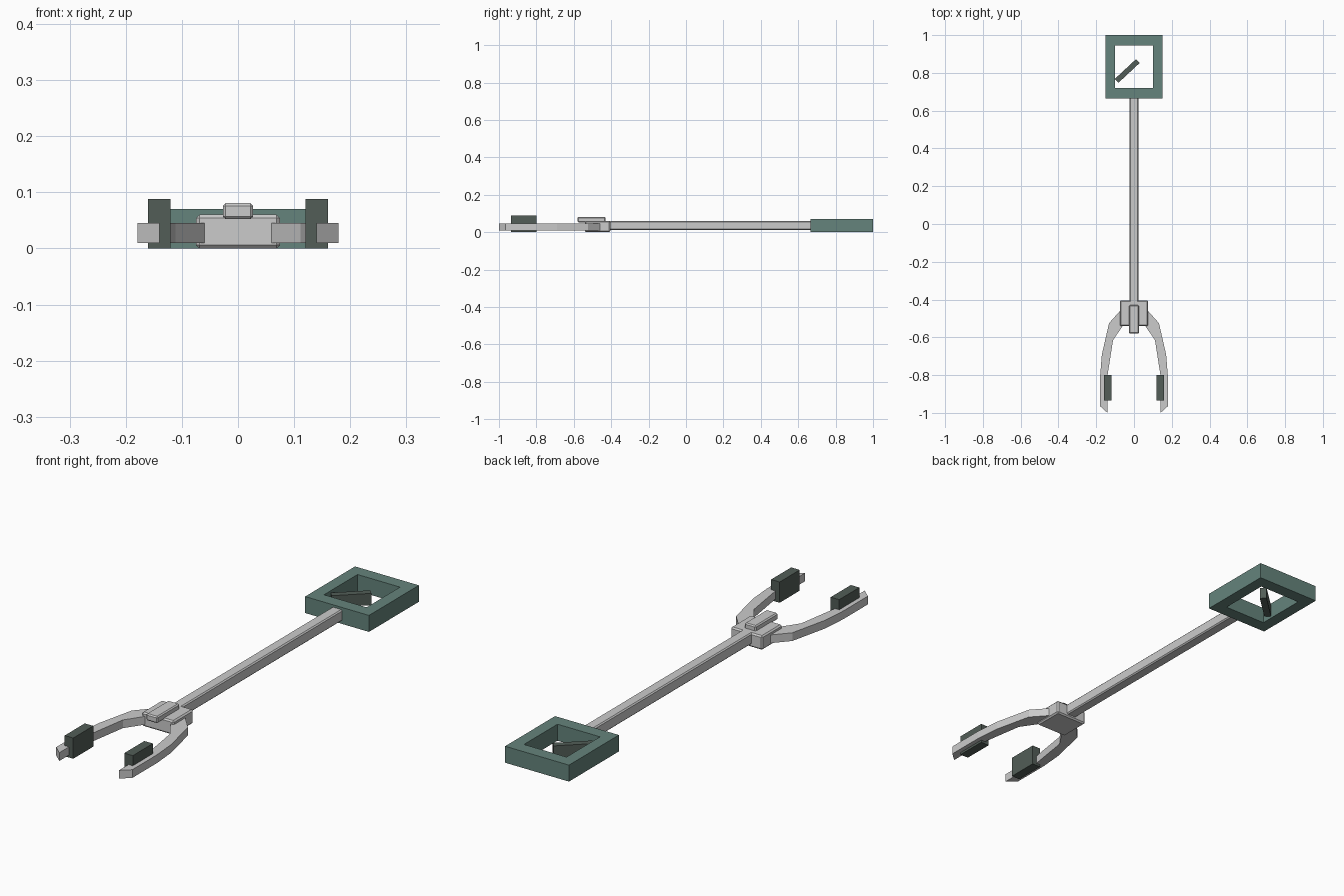
import bpy, bmesh, math
from mathutils import Matrix

if "Cube" in bpy.data.objects:
    bpy.data.objects.remove(bpy.data.objects["Cube"])


def material(name, rgb):
    m = bpy.data.materials.new(name)
    m.diffuse_color = (*rgb, 1)
    m.use_nodes = True
    m.node_tree.nodes["Principled BSDF"].inputs["Base Color"].default_value = m.diffuse_color
    return m


GREEN = material("green_plastic", (0.13, 0.23, 0.20))
DARK = material("dark_rubber", (0.085, 0.11, 0.095))


def finish(name, bm, mat=None):
    bmesh.ops.recalc_face_normals(bm, faces=bm.faces)
    mesh = bpy.data.meshes.new(name)
    bm.to_mesh(mesh)
    bm.free()
    if mat:
        mesh.materials.append(mat)
    ob = bpy.data.objects.new(name, mesh)
    bpy.context.collection.objects.link(ob)
    return ob


def box(name, x, y, z, mat=None, bevel=0, angle=0):
    """Box spanning the (min, max) ranges, turned about its own centre."""
    bm = bmesh.new()
    bmesh.ops.create_cube(bm, size=1)
    bmesh.ops.scale(bm, vec=(x[1] - x[0], y[1] - y[0], z[1] - z[0]), verts=bm.verts)
    bmesh.ops.rotate(bm, matrix=Matrix.Rotation(angle, 3, 'Z'), verts=bm.verts)
    bmesh.ops.translate(bm, vec=(sum(x) / 2, sum(y) / 2, sum(z) / 2), verts=bm.verts)
    ob = finish(name, bm, mat)
    if bevel:
        mod = ob.modifiers.new("bevel", 'BEVEL')
        mod.width = bevel
        mod.segments = 1
    return ob


def prism(name, outline, z):
    """Extrude a flat outline between two heights."""
    bm = bmesh.new()
    face = bm.faces.new([bm.verts.new((px, py, z[0])) for px, py in outline])
    top = bmesh.ops.extrude_face_region(bm, geom=[face])["geom"]
    verts = [v for v in top if isinstance(v, bmesh.types.BMVert)]
    bmesh.ops.translate(bm, vec=(0, 0, z[1] - z[0]), verts=verts)
    return finish(name, bm)


# Square grip frame
bm = bmesh.new()
rings = []
for x, y0, y1 in ((0.15, 0.665, 1.0), (0.10, 0.72, 0.945)):
    for z in (0.0, 0.07):
        rings.append([bm.verts.new(p) for p in
                      ((-x, y0, z), (x, y0, z), (x, y1, z), (-x, y1, z))])
for a, b in ((0, 1), (1, 3), (3, 2), (2, 0)):
    for i in range(4):
        j = (i + 1) % 4
        bm.faces.new((rings[a][i], rings[a][j], rings[b][j], rings[b][i]))
finish("grip_frame", bm, GREEN)

# Trigger set at a slant inside the grip opening
box("trigger", (-0.113, 0.041), (0.796, 0.824), (0.01, 0.06), DARK,
    angle=math.radians(43))

# Shaft, hub and top latch
box("shaft", (-0.024, 0.024), (-0.42, 0.67), (0.012, 0.06), bevel=0.005)
box("hub", (-0.075, 0.075), (-0.54, -0.405), (0.0, 0.06), bevel=0.006)
box("latch", (-0.027, 0.027), (-0.58, -0.43), (0.052, 0.081), bevel=0.005)

# Curved jaws with gripping pads, one per side
JAW = [(0.04, -0.44), (0.074, -0.46), (0.132, -0.525), (0.17, -0.69),
       (0.179, -0.80), (0.179, -0.965), (0.14, -1.0), (0.14, -0.80),
       (0.111, -0.615), (0.06, -0.54)]
for side, s in (("left", -1), ("right", 1)):
    prism(side + "_jaw", [(s * x, y) for x, y in JAW], (0.01, 0.045))
    box(side + "_pad", sorted((s * 0.12, s * 0.16)), (-0.935, -0.80),
        (0.0, 0.088), DARK)
